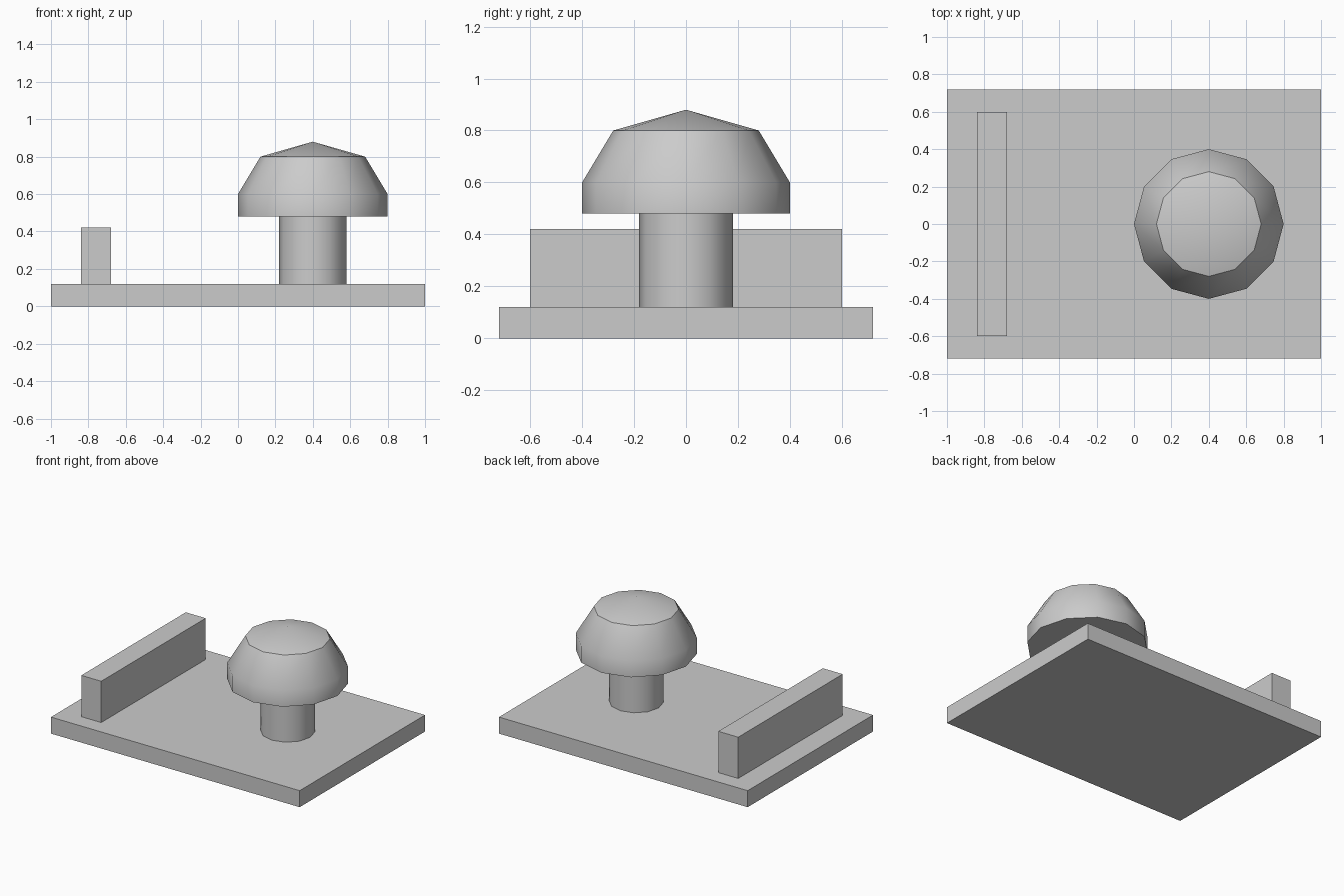
import bpy, bmesh, math

if "Cube" in bpy.data.objects:
    bpy.data.objects.remove(bpy.data.objects["Cube"])

grey = bpy.data.materials.new("plain grey")
grey.diffuse_color = (0.6, 0.6, 0.6, 1)
grey.use_nodes = True
grey.node_tree.nodes["Principled BSDF"].inputs["Base Color"].default_value = grey.diffuse_color


def finish(name, bm, smooth=False):
    bmesh.ops.recalc_face_normals(bm, faces=bm.faces)
    mesh = bpy.data.meshes.new(name)
    bm.to_mesh(mesh)
    bm.free()
    mesh.materials.append(grey)
    ob = bpy.data.objects.new(name, mesh)
    bpy.context.collection.objects.link(ob)
    if smooth:
        bpy.ops.object.select_all(action='DESELECT')
        ob.select_set(True)
        bpy.context.view_layer.objects.active = ob
        bpy.ops.object.shade_smooth_by_angle(angle=math.radians(40))
    return ob


def box(name, lo, hi):
    bm = bmesh.new()
    bmesh.ops.create_cube(bm, size=1)
    for v in bm.verts:
        v.co = [(a + b) / 2 + c * (b - a) for a, b, c in zip(lo, hi, v.co)]
    return finish(name, bm)


def lathe(name, cx, cy, profile, apex=None, sides=12):
    """Stack of (radius, z) rings, closed below, closed above flat or to a point."""
    bm = bmesh.new()
    rings = [[bm.verts.new((cx + r * math.cos(math.tau * i / sides),
                            cy + r * math.sin(math.tau * i / sides), z))
              for i in range(sides)] for r, z in profile]
    bm.faces.new(rings[0][::-1])
    for a, b in zip(rings, rings[1:]):
        for i in range(sides):
            j = (i + 1) % sides
            bm.faces.new((a[i], a[j], b[j], b[i]))
    top = rings[-1]
    if apex is None:
        bm.faces.new(top)
    else:
        tip = bm.verts.new((cx, cy, apex))
        for i in range(sides):
            bm.faces.new((top[i], top[(i + 1) % sides], tip))
    return finish(name, bm, smooth=True)


# Base plate and upright wall
box("base_plate", (-1, -0.72, 0), (1, 0.72, 0.12))
box("wall", (-0.84, -0.6, 0.12), (-0.68, 0.6, 0.42))

# Mushroom-shaped knob
lathe("stem", 0.4, 0, [(0.18, 0.12), (0.18, 0.48)])
lathe("cap", 0.4, 0, [(0.4, 0.48), (0.4, 0.6), (0.28, 0.8)], apex=0.88)
